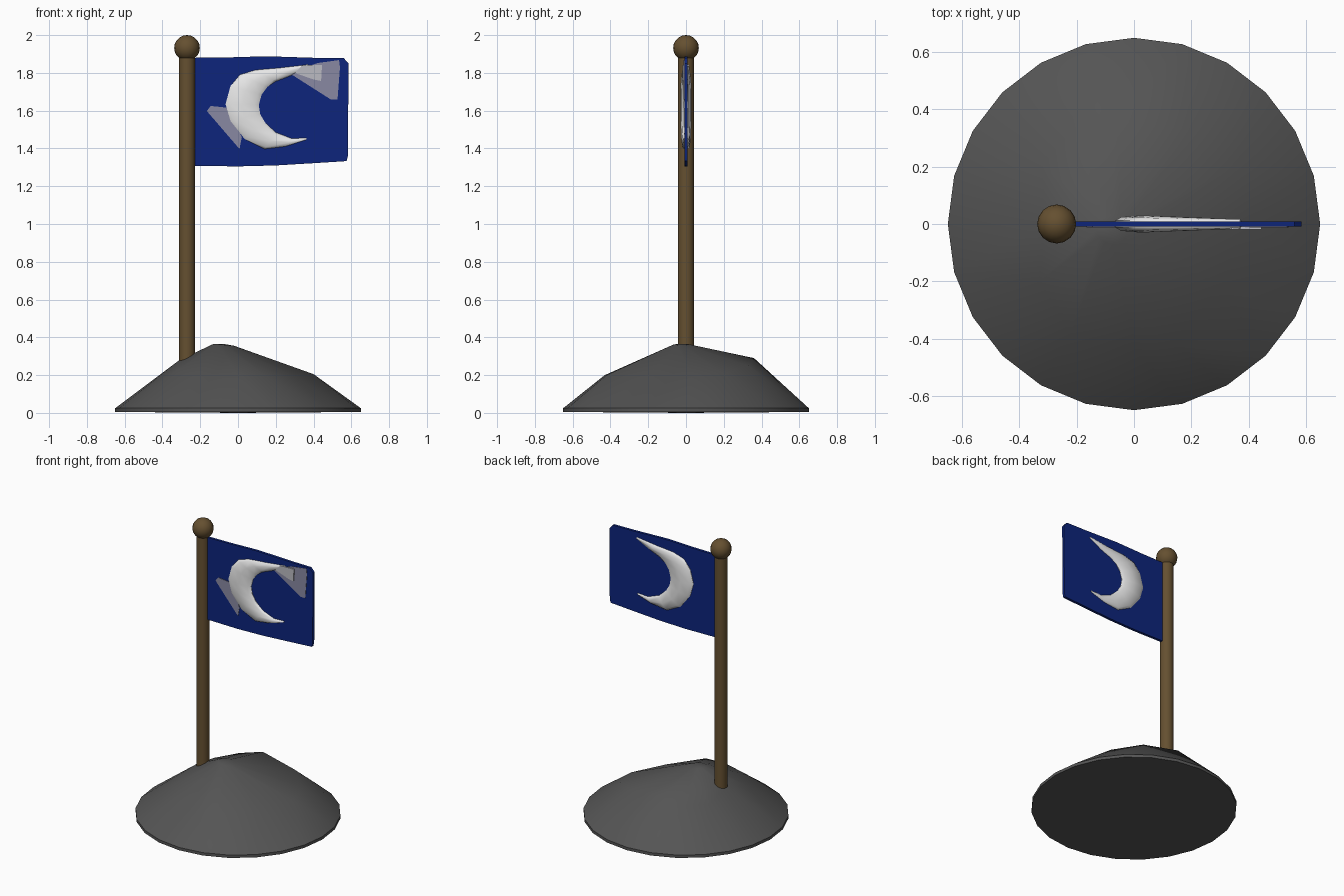
import bpy, bmesh, math
from mathutils import Vector

if "Cube" in bpy.data.objects:
    bpy.data.objects.remove(bpy.data.objects["Cube"])


def material(name, rgb):
    m = bpy.data.materials.new(name)
    m.diffuse_color = (*rgb, 1)
    m.use_nodes = True
    m.node_tree.nodes["Principled BSDF"].inputs["Base Color"].default_value = m.diffuse_color
    return m


STONE = material("dark grey stone", (0.09, 0.09, 0.09))
WOOD = material("brown wood", (0.13, 0.08, 0.03))
BLUE = material("deep blue cloth", (0.004, 0.018, 0.2))
WHITE = material("white", (0.8, 0.8, 0.8))
LAVENDER = material("grey lavender", (0.25, 0.25, 0.36))
PALE = material("pale grey", (0.5, 0.5, 0.54))


def finish(ob, name, mat, angle):
    ob.name = name
    ob.data.materials.append(mat)
    bpy.ops.object.select_all(action='DESELECT')
    ob.select_set(True)
    bpy.context.view_layer.objects.active = ob
    bpy.ops.object.shade_smooth_by_angle(angle=math.radians(angle))
    return ob


def from_faces(name, verts, faces, mat, angle=40):
    bm = bmesh.new()
    vs = [bm.verts.new(v) for v in verts]
    for f in faces:
        bm.faces.new([vs[i] for i in f])
    bmesh.ops.recalc_face_normals(bm, faces=bm.faces)
    me = bpy.data.meshes.new(name)
    bm.to_mesh(me)
    bm.free()
    ob = bpy.data.objects.new(name, me)
    bpy.context.collection.objects.link(ob)
    return finish(ob, name, mat, angle)


def plate(name, outline, y0, y1, mat):
    """Extrude an x-z outline between two depths."""
    n = len(outline)
    verts = [(x, y, z) for y in (y0, y1) for x, z in outline]
    faces = [tuple(range(n)), tuple(range(2 * n - 1, n - 1, -1))]
    faces += [(i, (i + 1) % n, n + (i + 1) % n, n + i) for i in range(n)]
    return from_faces(name, verts, faces, mat, 30)


# mound: 24-sided foot, uneven shoulder ring and small crown
shoulder = [(.40, .03, .205), (.36, .20, .21), (.20, .33, .25), (-.06, .36, .29),
            (-.22, .33, .25), (-.32, .20, .24), (-.31, .0, .28), (-.33, -.20, .22),
            (-.22, -.38, .19), (0, -.43, .20), (.14, -.42, .20), (.30, -.21, .195)]
verts = []
for z in (0.005, 0.025):
    for i in range(24):
        a = i * math.tau / 24
        verts.append((.65 * math.cos(a), .65 * math.sin(a), z))
verts += shoulder
for i in range(12):
    a = i * math.tau / 12
    verts.append((-.075 + .055 * math.cos(a), -.02 + .05 * math.sin(a),
                  .36 - .005 * math.cos(a)))
verts += [(-.075, -.02, .365), (0, 0, 0)]
faces = []
for i in range(24):
    j = (i + 1) % 24
    faces += [(i, j, 24 + j, 24 + i), (j, i, 73)]
for i in range(12):
    j = (i + 1) % 12
    a, b, c = 24 + 2 * i, 25 + 2 * i, 24 + (2 * i + 2) % 24
    m, n, t, u = 48 + i, 48 + j, 60 + i, 60 + j
    faces += [(a, b, m), (b, n, m), (b, c, n), (m, n, t), (n, u, t), (t, u, 72)]
from_faces("mound", verts, faces, STONE, 35)

# pole and ball on top
bpy.ops.mesh.primitive_cylinder_add(vertices=16, radius=.043, depth=1.72,
                                    location=(-.27, 0, 1.04))
finish(bpy.context.object, "pole", WOOD, 40)
bpy.ops.mesh.primitive_uv_sphere_add(segments=16, ring_count=10, radius=.068,
                                     location=(-.27, 0, 1.932))
finish(bpy.context.object, "pole_ball", WOOD, 60)

# flag cloth, slightly arched with clipped outer corners
plate("flag", [(-.235, 1.308), (.0, 1.305), (.2, 1.31), (.4, 1.322), (.575, 1.333),
               (.582, 1.36), (.585, 1.85), (.56, 1.878), (.4, 1.88), (.15, 1.888),
               (-.05, 1.882), (-.235, 1.88)], -.009, .009, BLUE)

# crescent relief: rounded section lofted through outer and inner edge points
pairs = [((.36, 1.445), (.365, 1.457)), ((.25, 1.41), (.285, 1.453)),
         ((.14, 1.397), (.20, 1.485)), ((.035, 1.45), (.145, 1.535)),
         ((-.04, 1.545), (.118, 1.58)), ((-.066, 1.635), (.11, 1.63)),
         ((-.04, 1.73), (.125, 1.685)), ((.01, 1.79), (.155, 1.725)),
         ((.09, 1.815), (.20, 1.755)), ((.22, 1.827), (.28, 1.785)),
         ((.37, 1.845), (.375, 1.835))]
half = [(0, .012), (.12, .024), (.5, .03), (.88, .024), (1, .012)]
section = half + [(t, -y) for t, y in reversed(half)]
k = len(section)
verts, faces = [], []
for i, (o, n) in enumerate(pairs):
    s = .55 + .45 * math.sin(math.pi * i / (len(pairs) - 1))
    for t, y in section:
        p = Vector(o).lerp(Vector(n), t)
        verts.append((p.x, y * s, p.y))
for r in range(len(pairs) - 1):
    for i in range(k):
        j = (i + 1) % k
        faces.append((r * k + i, r * k + j, (r + 1) * k + j, (r + 1) * k + i))
last = (len(pairs) - 1) * k
faces += [tuple(range(k)), tuple(range(last, last + k))]
from_faces("crescent", verts, faces, WHITE, 50)

# faint patches on the front of the cloth
plate("left_patch", [(-.165, 1.598), (-.145, 1.625), (-.05, 1.615), (.02, 1.46),
                     (.008, 1.397)], -.012, -.008, LAVENDER)
plate("right_patch", [(.27, 1.80), (.42, 1.852), (.535, 1.868), (.54, 1.83),
                      (.527, 1.66), (.49, 1.66)], -.012, -.008, LAVENDER)
plate("tip_patch", [(.30, 1.80), (.34, 1.84), (.445, 1.842), (.44, 1.757),
                    (.40, 1.765)], -.019, -.011, PALE)
